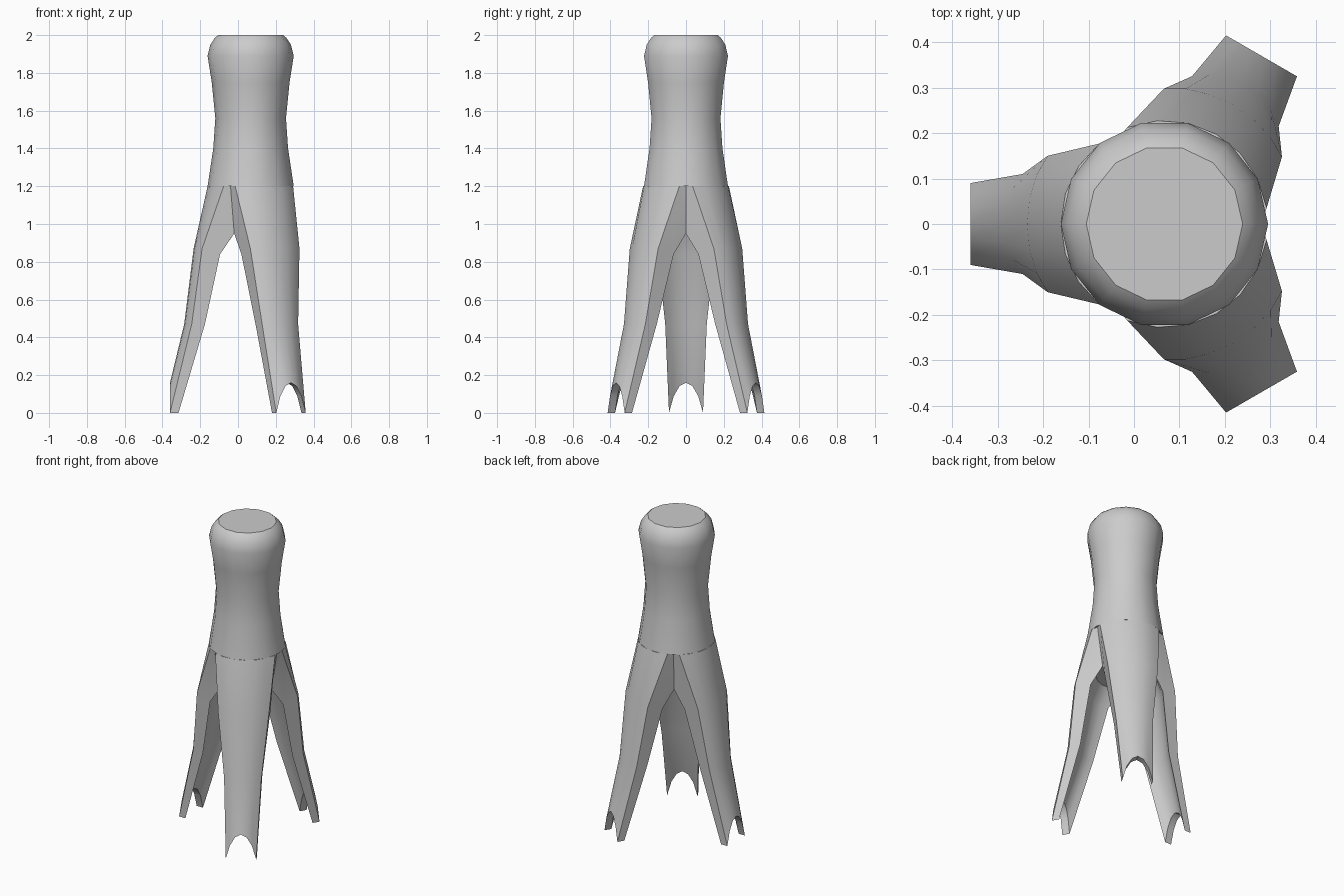
import bpy, bmesh
from math import sin, cos, pi, radians

if "Cube" in bpy.data.objects:
    bpy.data.objects.remove(bpy.data.objects["Cube"])

CX = 0.067      # x of the central axis
N = 6           # strips across each prong
HALF = radians(51)


def finish(bm, name, angle):
    bmesh.ops.remove_doubles(bm, verts=bm.verts, dist=0.0005)
    bmesh.ops.recalc_face_normals(bm, faces=bm.faces)
    me = bpy.data.meshes.new(name)
    bm.to_mesh(me)
    bm.free()
    ob = bpy.data.objects.new(name, me)
    bpy.context.collection.objects.link(ob)
    bpy.ops.object.select_all(action='DESELECT')
    ob.select_set(True)
    bpy.context.view_layer.objects.active = ob
    bpy.ops.object.shade_smooth_by_angle(angle=radians(angle))
    return ob


# Turned body: 14-sided profile of (radius, height)
profile = [(0.228, 1.2), (0.198, 1.4), (0.187, 1.56), (0.206, 1.75),
           (0.228, 1.89), (0.213, 1.95), (0.19, 1.985), (0.172, 2.0)]
bm = bmesh.new()
rings = [[bm.verts.new((CX + r * cos(2 * pi * i / 14), r * sin(2 * pi * i / 14), z))
          for i in range(14)] for r, z in profile]
for a, b in zip(rings, rings[1:]):
    for i in range(14):
        j = (i + 1) % 14
        bm.faces.new((a[i], a[j], b[j], b[i]))
bm.faces.new(rings[0][::-1])
bm.faces.new(rings[-1])
finish(bm, "body", 40)

# Prong rows: (centre radius, edge radius, half width, centre z, edge z)
outer = [(0.228, 0.143, 0.177, 1.2, 1.2), (0.302, 0.257, 0.15, 0.87, 0.87),
         (0.352, 0.312, 0.11, 0.47, 0.47), (0.427, 0.427, 0.09, 0.16, 0.0)]
inner = [(0.174, 0.087, 0.151, 0.95, 0.95), (0.22, 0.162, 0.15, 0.84, 0.84),
         (0.282, 0.242, 0.11, 0.47, 0.47), (0.382, 0.382, 0.09, 0.16, 0.0)]


def add_prong(bm, angle):
    def vert(r, t, z):
        return bm.verts.new((CX + r * cos(angle) - t * sin(angle),
                             r * sin(angle) + t * cos(angle), z))

    def row(rc, re, te, zc, ze):
        out = []
        for i in range(N + 1):
            s = 2 * i / N - 1
            k = (cos(HALF * s) - cos(HALF)) / (1 - cos(HALF))
            out.append(vert(re + (rc - re) * k, te * sin(HALF * s) / sin(HALF),
                            zc + (ze - zc) * s * s))
        return out

    o = [row(*p) for p in outer]
    n = [row(*p) for p in inner]
    top, ceil = vert(0, 0, 1.2), vert(0, 0, 0.98)
    # Outer and inner skins, notched foot, hidden top and ceiling
    for i in range(N):
        for g in (o, n):
            for a, b in zip(g, g[1:]):
                bm.faces.new((a[i], a[i + 1], b[i + 1], b[i]))
        bm.faces.new((o[-1][i], o[-1][i + 1], n[-1][i + 1], n[-1][i]))
        bm.faces.new((o[0][i], o[0][i + 1], top))
        bm.faces.new((n[0][i], n[0][i + 1], ceil))
    # Side walls meeting the neighbouring prong at a crease
    for e, sg in ((0, -1), (N, 1)):
        c = vert(0.213 * cos(pi / 3), sg * 0.213 * sin(pi / 3), 1.2)
        bm.faces.new((o[0][e], c, n[0][e]))
        bm.faces.new((o[0][e], c, top))
        for k in range(3):
            bm.faces.new((o[k][e], o[k + 1][e], n[k + 1][e], n[k][e]))


bm = bmesh.new()
for a in (pi, pi / 3, -pi / 3):
    add_prong(bm, a)
finish(bm, "prongs", 35)
